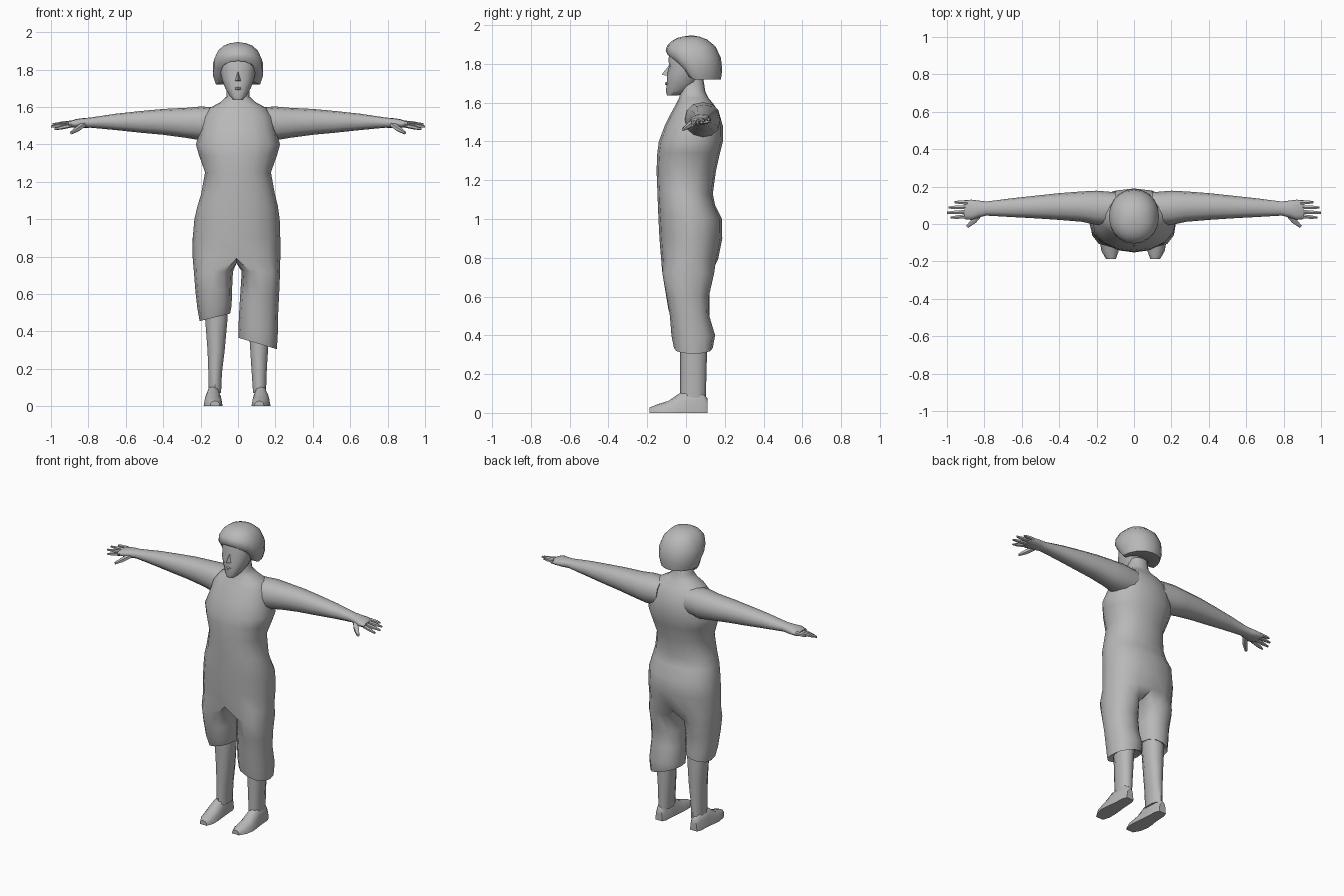
import bpy, bmesh, math
from mathutils import Vector

grey = bpy.data.materials.new("plain grey")
grey.diffuse_color = (0.48, 0.48, 0.48, 1)


def finish(bm, name, angle=50):
    bmesh.ops.recalc_face_normals(bm, faces=bm.faces)
    mesh = bpy.data.meshes.new(name)
    bm.to_mesh(mesh)
    bm.free()
    mesh.materials.append(grey)
    mesh.shade_smooth()
    mesh.set_sharp_from_angle(angle=math.radians(angle))
    ob = bpy.data.objects.new(name, mesh)
    bpy.context.collection.objects.link(ob)
    return ob


def ring(c, u, v, n, start=-90, power=0.88):
    """Slightly squared ellipse around c, spanned by half axes u and v."""
    pts = []
    for i in range(n):
        a = math.radians(start + 360 * i / n)
        cs, sn = math.cos(a), math.sin(a)
        cs = math.copysign(abs(cs) ** power, cs) if abs(cs) > 1e-6 else 0
        sn = math.copysign(abs(sn) ** power, sn) if abs(sn) > 1e-6 else 0
        pts.append(Vector(c) + Vector(u) * cs + Vector(v) * sn)
    return pts


def bridge(bm, a, b):
    n = len(a)
    for i in range(n):
        bm.faces.new((a[i], a[(i + 1) % n], b[(i + 1) % n], b[i]))


def loft(name, rings, angle=50):
    bm = bmesh.new()
    rows = [[bm.verts.new(p) for p in r] for r in rings]
    for a, b in zip(rows, rows[1:]):
        bridge(bm, a, b)
    bm.faces.new(rows[0])
    bm.faces.new(rows[-1])
    return finish(bm, name, angle)


def rings_z(secs, n):
    """Sections (z, centre x, half width x, y front, y back)."""
    return [ring((cx, (f + b) / 2, z), (rx, 0, 0), (0, (b - f) / 2, 0), n)
            for z, cx, rx, f, b in secs]


# Clothing: torso and neck loft that splits into two trouser legs
torso = [(1.72, 0, .058, -.035, .09), (1.655, 0, .062, -.03, .10),
         (1.625, 0, .095, -.035, .115), (1.595, 0, .15, -.05, .14),
         (1.55, 0, .185, -.075, .17), (1.48, 0, .20, -.11, .19),
         (1.40, 0, .225, -.14, .19), (1.34, 0, .208, -.148, .175),
         (1.25, 0, .176, -.152, .155), (1.13, 0, .198, -.147, .138),
         (1.07, -.002, .215, -.145, .15), (1.0, -.005, .228, -.142, .185),
         (.90, -.008, .234, -.137, .187), (.79, -.008, .234, -.128, .165)]
bm = bmesh.new()
rows = [[bm.verts.new(p) for p in r] for r in rings_z(torso, 16)]
bm.faces.new(rows[0])
for a, b in zip(rows, rows[1:]):
    bridge(bm, a, b)
low = rows[-1]
crotch = [bm.verts.new((-.008, y, .765)) for y in (.09, .018, -.06)]

# (z, inner x, outer x, y front, y back, drop of the outer side)
long_leg = [(.72, .02, .225, -.122, .145, 0), (.60, .012, .22, -.10, .118, 0),
            (.50, .006, .215, -.083, .12, 0), (.40, .002, .213, -.075, .15, .01),
            (.335, .004, .208, -.062, .138, .03)]
short_leg = [(.72, .027, .236, -.122, .145, 0), (.62, .032, .228, -.105, .12, 0),
             (.53, .034, .217, -.09, .122, .01), (.475, .042, .205, -.07, .122, .02)]
for side, secs in ((1, long_leg), (-1, short_leg)):
    prev = [low[(side * i) % 16] for i in range(9)] + crotch
    for z, inn, out, f, b, drop in secs:
        mid, half = (inn + out) / 2, (out - inn) / 2
        pts = ring((mid, (f + b) / 2, z), (half, 0, 0), (0, (b - f) / 2, 0), 12, -120)
        cur = [bm.verts.new((side * p.x, p.y, p.z - drop * (p.x - mid) / half))
               for p in pts]
        bridge(bm, prev, cur)
        prev = cur
    # Hem folded inwards
    c = sum((v.co for v in prev), Vector((0, 0, 0))) / 12
    fold = [bm.verts.new(c + (v.co - c) * .65 + Vector((0, 0, .02))) for v in prev]
    bridge(bm, prev, fold)
    bm.faces.new(fold)
finish(bm, "overalls", 60)

# Arms, hands and fingers
arm = [(.10, 1.512, .085, -.01, .17), (.20, 1.512, .09, -.005, .178),
       (.28, 1.515, .08, .012, .174), (.40, 1.52, .069, .022, .165),
       (.52, 1.52, .058, .03, .152), (.65, 1.52, .044, .037, .138),
       (.79, 1.516, .027, .045, .12), (.83, 1.513, .027, .035, .125),
       (.87, 1.511, .023, .022, .13), (.905, 1.507, .014, .026, .127)]
fingers = [((.89, .115, 1.515), (.96, .117, 1.512)), ((.89, .09, 1.51), (.993, .088, 1.507)),
           ((.89, .065, 1.506), (1.0, .06, 1.495)), ((.89, .042, 1.502), (.98, .034, 1.482))]
for side, tag in ((1, "left"), (-1, "right")):
    loft(tag + "_arm", [ring((side * x, (f + b) / 2, z), (0, (b - f) / 2, 0), (0, 0, r), 12)
                        for x, z, r, f, b in arm], 60)
    for k, (p, q) in enumerate(fingers):
        p, q = Vector(p), Vector(q)
        loft(f"{tag}_finger_{k + 1}",
             [ring((side * c.x, c.y, c.z), (0, r, 0), (0, 0, r), 6)
              for c, r in ((p, .012), (p.lerp(q, .6), .011), (q, .006))])
    loft(tag + "_thumb",
         [ring((side * x, y, z), (side * r * .7, r * .7, 0), (0, 0, r), 6)
          for x, y, z, r in ((.82, .06, 1.51, .018), (.855, .018, 1.485, .017),
                             (.892, -.015, 1.462, .009))])

# Bare shins
loft("left_shin", rings_z([(.5, .115, .058, -.03, .11), (.35, .113, .053, -.03, .11),
                           (.2, .113, .043, -.03, .105), (.07, .115, .036, -.03, .103)], 10))
loft("right_shin", rings_z([(.6, -.115, .066, -.04, .105), (.46, -.116, .062, -.035, .11),
                            (.3, -.117, .048, -.03, .108), (.18, -.122, .038, -.03, .104),
                            (.07, -.124, .035, -.03, .103)], 10))

# Feet with flat soles: (y, centre x, half width, top z)
foot = [(.11, .122, .025, .075), (.085, .122, .036, .11), (.0, .122, .041, .115),
        (-.035, .123, .046, .10), (-.09, .123, .051, .062), (-.145, .118, .046, .045),
        (-.188, .113, .026, .028)]
for side, shift, tag in ((1, 0, "left"), (-1, .01, "right")):
    rs = [ring((side * (cx + shift), y, 0), (rx, 0, 0), (0, 0, top), 12)
          for y, cx, rx, top in foot]
    for r in rs:
        for p in r:
            p.z = max(p.z, 0)
    loft(tag + "_foot", rs)

# Head, nose and lips
loft("head", rings_z([(1.637, 0, .026, -.098, -.04), (1.66, 0, .046, -.104, .02),
                      (1.70, 0, .07, -.098, .06), (1.75, 0, .088, -.098, .09),
                      (1.785, 0, .096, -.088, .12), (1.83, 0, .10, -.09, .13),
                      (1.88, 0, .09, -.07, .12)], 14), 60)
bm = bmesh.new()
nose = [bm.verts.new(p) for p in ((0, -.085, 1.795), (-.022, -.085, 1.735),
                                  (.022, -.085, 1.735), (0, -.126, 1.745))]
for f in ((0, 1, 3), (0, 3, 2), (1, 2, 3), (0, 2, 1)):
    bm.faces.new([nose[i] for i in f])
finish(bm, "nose")
loft("lips", [ring((x, y, 1.698), (0, r, 0), (0, 0, r * .8), 6)
              for x, y, r in ((-.028, -.086, .004), (0, -.098, .011), (.028, -.086, .004))])

# Hair cap: high fringe at the front, low edge at the sides and nape
bm = bmesh.new()
N = 20
# (share of height, half width x, y front, y back)
cap = [(1, .045, -.02, .07), (.93, .08, -.045, .11), (.77, .112, -.072, .152),
       (.5, .134, -.098, .18), (.22, .134, -.105, .187), (0, .118, -.094, .18),
       (.06, .08, -.07, .10)]
rows = []
for t, rx, f, b in cap:
    row = []
    for p in ring((0, (f + b) / 2, 0), (rx, 0, 0), (0, (b - f) / 2, 0), N, power=.95):
        s = min(1, max(0, 2 * (p.y - f) / (b - f)))
        edge = 1.845 - .125 * s ** 1.2
        row.append(bm.verts.new((p.x, p.y, edge + (1.94 - edge) * t)))
    rows.append(row)
for a, b in zip(rows, rows[1:]):
    bridge(bm, a, b)
crown = bm.verts.new((0, .03, 1.947))
for i in range(N):
    bm.faces.new((crown, rows[0][i], rows[0][(i + 1) % N]))
bm.faces.new(rows[-1])
finish(bm, "hair")
